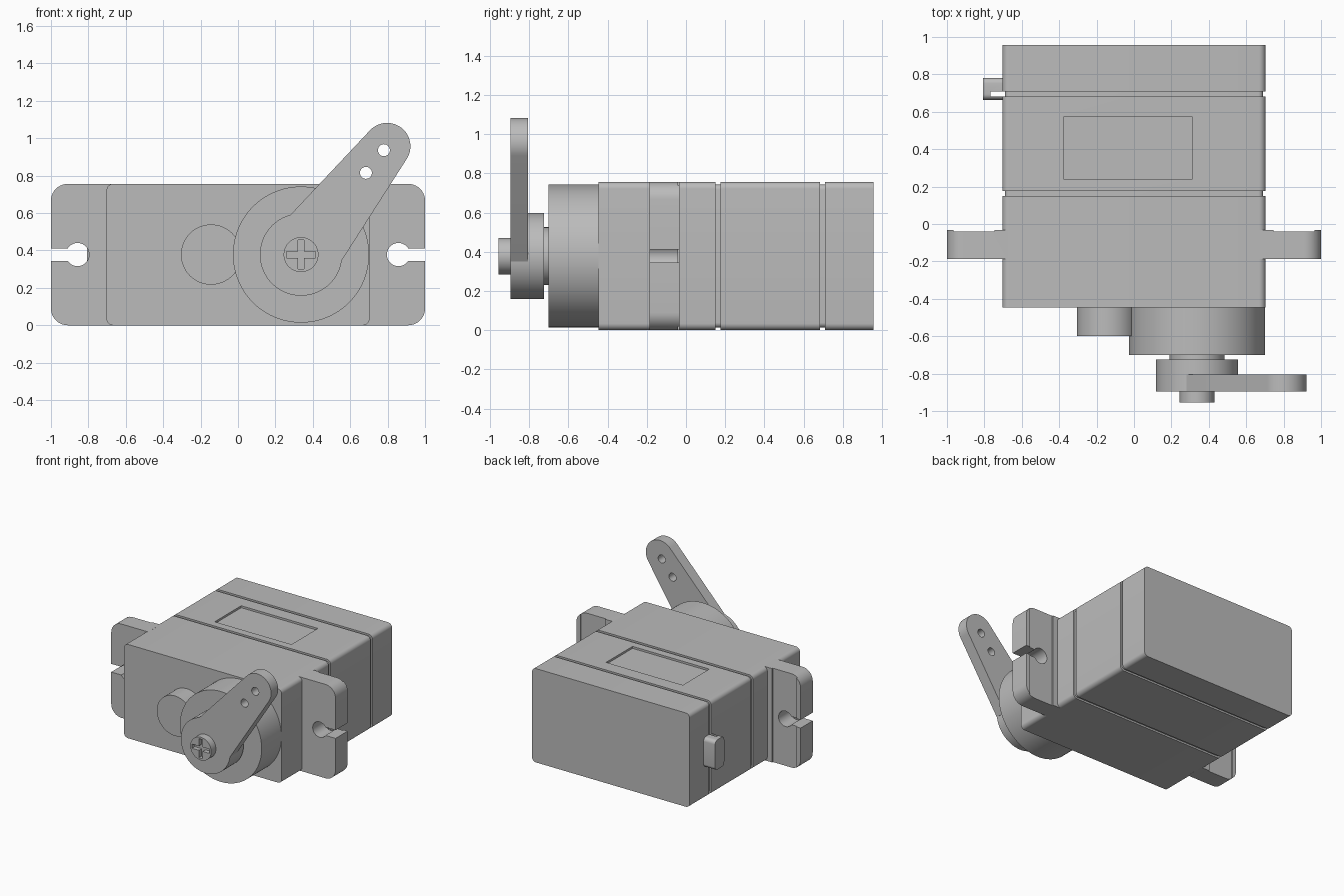
import bpy, bmesh, math

cube = bpy.data.objects.get("Cube")
if cube:
    bpy.data.objects.remove(cube, do_unlink=True)

grey = bpy.data.materials.new("plain grey")
grey.use_nodes = True
grey.diffuse_color = (0.5, 0.5, 0.5, 1)
grey.node_tree.nodes["Principled BSDF"].inputs["Base Color"].default_value = (0.5, 0.5, 0.5, 1)

MID = 0.378          # height of the centre line
AXLE = 0.337         # x of the output axle


def arc(cx, cz, r, start, end, n):
    """Points on an arc, angles in degrees."""
    angles = [math.radians(start + (end - start) * i / n) for i in range(n + 1)]
    return [(cx + r * math.cos(a), cz + r * math.sin(a)) for a in angles]


def circle(cx, cz, r, n=64):
    return arc(cx, cz, r, 0, 360, n)[:-1]


def rect(x0, z0, x1, z1):
    return [(x0, z0), (x1, z0), (x1, z1), (x0, z1)]


def round_rect(x0, z0, x1, z1, r, n=8):
    return (arc(x0 + r, z0 + r, r, 180, 270, n) + arc(x1 - r, z0 + r, r, 270, 360, n)
            + arc(x1 - r, z1 - r, r, 0, 90, n) + arc(x0 + r, z1 - r, r, 90, 180, n))


def prism(name, profile, start, end, along_x=False):
    """Extrude a profile along y (profile in x, z) or along x (profile in y, z)."""
    bm = bmesh.new()
    place = (lambda a, b: (start, a, b)) if along_x else (lambda a, b: (a, start, b))
    face = bm.faces.new([bm.verts.new(place(a, b)) for a, b in profile])
    moved = bmesh.ops.extrude_face_region(bm, geom=[face])["geom"]
    shift = (end - start, 0, 0) if along_x else (0, end - start, 0)
    bmesh.ops.translate(bm, vec=shift, verts=[v for v in moved if isinstance(v, bmesh.types.BMVert)])
    bmesh.ops.recalc_face_normals(bm, faces=bm.faces)
    mesh = bpy.data.meshes.new(name)
    bm.to_mesh(mesh)
    bm.free()
    mesh.materials.append(grey)
    ob = bpy.data.objects.new(name, mesh)
    bpy.context.collection.objects.link(ob)
    return ob


def activate(ob):
    bpy.ops.object.select_all(action='DESELECT')
    ob.select_set(True)
    bpy.context.view_layer.objects.active = ob


def combine(ob, others, operation='DIFFERENCE'):
    """Cut or join solids, then discard the helpers."""
    for other in others:
        mod = ob.modifiers.new("solid", 'BOOLEAN')
        mod.operation, mod.solver, mod.object = operation, 'EXACT', other
        activate(ob)
        bpy.ops.object.modifier_apply(modifier=mod.name)
        bpy.data.objects.remove(other, do_unlink=True)


parts = []

# Case: three shells with a slightly smaller core showing in the grooves
HALF, TOP = 0.703, 0.756
shell = round_rect(-HALF, 0, HALF, TOP, 0.035)
front_case = prism("front_case", shell, -0.447, 0.15)
middle_case = prism("middle_case", shell, 0.176, 0.683)
rear_case = prism("rear_case", shell, 0.708, 0.957)
inset = 0.014
core = prism("case_core", round_rect(-HALF + inset, inset, HALF - inset, TOP - inset, 0.025), 0.14, 0.72)
parts += [front_case, middle_case, rear_case, core]

# Shallow label recess on the top
for ob in (middle_case, core):
    combine(ob, [prism("label_cutter", rect(-0.374, TOP - 0.016, 0.31, 0.9), 0.238, 0.575)])

# Mounting ears with keyhole slots and a shallow relief on the back
outline = [(0.67, 0)] + arc(0.91, 0.09, 0.09, 270, 360, 10) + arc(0.91, TOP - 0.09, 0.09, 0, 90, 10) + [(0.67, TOP)]
ear = prism("mounting_ears", outline, -0.186, -0.032)
combine(ear, [
    prism("hole_cutter", circle(0.858, MID, 0.062, 40), -0.3, 0.1),
    prism("slot_cutter", rect(0.87, MID - 0.033, 1.1, MID + 0.033), -0.3, 0.1),
    prism("relief_cutter", rect(0.745, -0.1, 0.965, 0.9), -0.041, 0.1),
])
ear.modifiers.new("mirror", 'MIRROR')
activate(ear)
bpy.ops.object.modifier_apply(modifier="mirror")
parts.append(ear)

# Gear housing bosses and output shaft
parts.append(prism("gear_boss", circle(AXLE, MID, 0.364, 96), -0.70, -0.44))
parts.append(prism("small_boss", circle(-0.144, MID, 0.161), -0.598, -0.44))
parts.append(prism("output_shaft", circle(AXLE, MID, 0.147), -0.74, -0.69))

# Control horn: round hub with a tapered arm and two holes
horn = prism("control_horn", circle(AXLE, MID, 0.22, 80), -0.895, -0.724)
arm = prism("horn_arm", [(AXLE, MID), (0.557, 0.35)] + arc(0.797, 0.957, 0.125, -33.4, 136, 24) + [(0.28, 0.59)],
            -0.895, -0.805)
combine(horn, [arm], 'UNION')
combine(horn, [prism("pin_cutter", circle(x, z, 0.032, 28), -1, -0.7)
               for x, z in ((0.78, 0.936), (0.684, 0.815))])
parts.append(horn)

# Screw with a cross recess
screw = prism("horn_screw", circle(AXLE, MID, 0.093, 48), -0.955, -0.88)
long, thin = 0.077, 0.017
combine(screw, [prism("cross_cutter", rect(AXLE - w, MID - h, AXLE + w, MID + h), -1, -0.92)
                for w, h in ((long, thin), (thin, long))])
parts.append(screw)

# Cable outlet on the side, notched where the groove passes behind it
outlet = prism("cable_outlet", round_rect(0.664, 0.258, 0.781, 0.498, 0.03, 6), -0.806, -0.695, along_x=True)
combine(outlet, [prism("notch_cutter", rect(-0.767, 0, -0.6, 0.8), 0.683, 0.708)])
parts.append(outlet)

# Smooth round surfaces, keep edges sharp
for ob in parts:
    activate(ob)
    bpy.ops.object.shade_smooth_by_angle(angle=math.radians(30))
